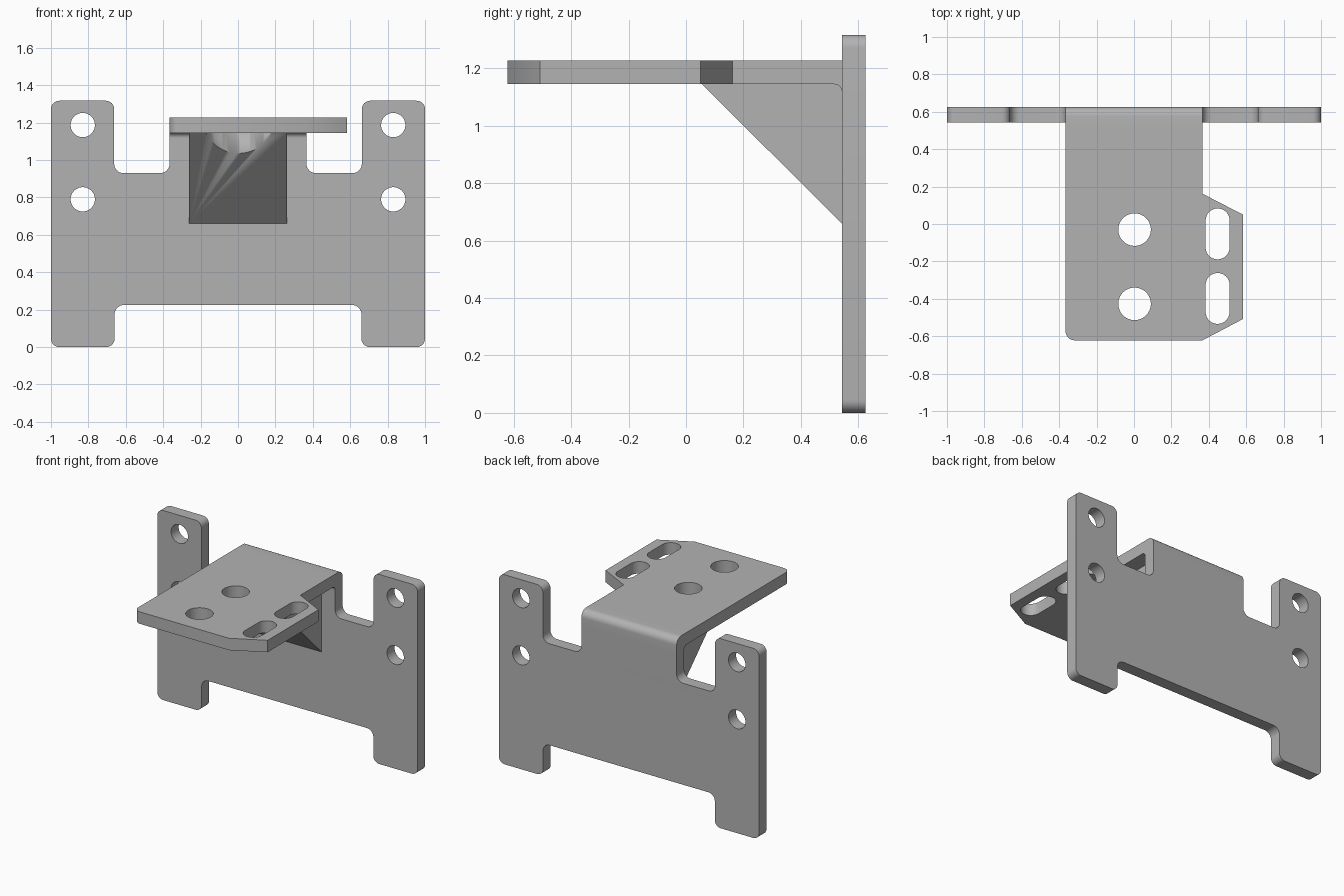
import bpy, math
from mathutils import Vector, Matrix

if "Cube" in bpy.data.objects:
    bpy.data.objects.remove(bpy.data.objects["Cube"])

grey = bpy.data.materials.new("plain grey")
grey.diffuse_color = (0.45, 0.45, 0.45, 1)
grey.use_nodes = True
grey.node_tree.nodes["Principled BSDF"].inputs["Base Color"].default_value = grey.diffuse_color


def rounded(points, steps=8):
    """Outline from (x, y, radius) corners."""
    out = []
    for i, (x, y, r) in enumerate(points):
        p = Vector((x, y))
        if r == 0:
            out.append(p)
            continue
        a = (Vector(points[i - 1][:2]) - p).normalized()
        b = (Vector(points[(i + 1) % len(points)][:2]) - p).normalized()
        half = a.angle(b) / 2
        centre = p + (a + b).normalized() * (r / math.sin(half))
        start = p + a * (r / math.tan(half)) - centre
        end = p + b * (r / math.tan(half)) - centre
        turn = math.atan2(start.x * end.y - start.y * end.x, start.dot(end))
        for k in range(steps + 1):
            out.append(centre + Matrix.Rotation(turn * k / steps, 2) @ start)
    return out


def slot(x, y, r, half=0.0, n=40):
    """Circle, or a slot stretched along its second axis."""
    pts = []
    for k in range(n):
        t = 2 * math.pi * (k + 0.5) / n
        pts.append(Vector((x + r * math.cos(t),
                           y + r * math.sin(t) + math.copysign(half, math.sin(t)))))
    return pts


def slab(name, loops, thickness, matrix):
    """Filled outline with holes, extruded evenly about its plane."""
    cu = bpy.data.curves.new(name, 'CURVE')
    cu.dimensions = '2D'
    cu.fill_mode = 'BOTH'
    cu.extrude = thickness / 2
    for loop in loops:
        sp = cu.splines.new('POLY')
        sp.points.add(len(loop) - 1)
        for q, p in zip(sp.points, loop):
            q.co = (p.x, p.y, 0, 1)
        sp.use_cyclic_u = True
    ob = bpy.data.objects.new(name, cu)
    bpy.context.collection.objects.link(ob)
    bpy.ops.object.select_all(action='DESELECT')
    ob.select_set(True)
    bpy.context.view_layer.objects.active = ob
    bpy.ops.object.convert(target='MESH')
    ob = bpy.context.view_layer.objects.active
    ob.data.transform(matrix)
    # weld caps to walls so the part is a closed solid
    bpy.ops.object.mode_set(mode='EDIT')
    bpy.ops.mesh.select_all(action='SELECT')
    bpy.ops.mesh.remove_doubles(threshold=0.0001)
    bpy.ops.mesh.normals_make_consistent(inside=False)
    bpy.ops.object.mode_set(mode='OBJECT')
    ob.data.materials.clear()
    ob.data.materials.append(grey)
    bpy.ops.object.shade_smooth_by_angle(angle=math.radians(30))
    return ob


# Profile planes: XZ facing front, YZ facing right
XZ = Matrix(((1, 0, 0, 0), (0, 0, -1, 0), (0, 1, 0, 0), (0, 0, 0, 1)))
YZ = Matrix(((0, 0, 1, 0), (1, 0, 0, 0), (0, 1, 0, 0), (0, 0, 0, 1)))

FRONT, BACK = 0.543, 0.626       # back plate faces
UNDER, TOP = 1.145, 1.228        # shelf faces
W = 0.366                        # half width of the shelf
BEND_Y, BEND_Z = 0.515, 1.117    # where the bend piece starts

# Upright back plate with four tabs and bolt holes
right = [(0.66, 0.225, .05), (0.66, 0, .045), (1, 0, .045), (1, 1.317, .045),
         (0.662, 1.317, .045), (0.662, 0.93, .05), (W, 0.93, .05), (W, BEND_Z, 0)]
left = [(-x, z, r) for x, z, r in reversed(right)]
holes = [slot(s * 0.83, z, 0.065) for s in (-1, 1) for z in (0.79, 1.187)]
slab("back_plate", [rounded(right + left)] + holes, BACK - FRONT,
     Matrix.Translation((0, (FRONT + BACK) / 2, 0)) @ XZ)

# Rounded bend joining back plate and shelf
bend = [(FRONT, BEND_Z, 0), (BACK, BEND_Z, 0), (BACK, TOP, .05),
        (BEND_Y, TOP, 0), (BEND_Y, UNDER, 0), (FRONT, UNDER, .027)]
slab("bend", [rounded(bend)], 2 * W, YZ)

# Shelf with side ear, two round holes and two slots
shelf = [(-W, BEND_Y, 0), (-W, -0.622, .05), (W, -0.622, 0), (0.583, -0.508, 0),
         (0.583, 0.05, 0), (W, 0.162, 0), (W, BEND_Y, 0)]
cuts = [slot(0.003, -0.03, 0.087), slot(0.003, -0.427, 0.087),
        slot(0.447, -0.053, 0.064, 0.072), slot(0.447, -0.398, 0.064, 0.072)]
slab("shelf", [rounded(shelf)] + cuts, TOP - UNDER,
     Matrix.Translation((0, 0, (UNDER + TOP) / 2)))

# Solid triangular gusset under the shelf
gusset = slab("gusset", [rounded([(0.055, UNDER, 0), (FRONT, 0.66, 0),
                                  (FRONT, UNDER, 0)])], 0.524, YZ)

# Round clearance in the gusset below the rear hole
cutter = slab("clearance_cutter", [slot(0.003, -0.03, 0.195, n=64)], 0.6,
              Matrix.Translation((0, 0, 1.1)))
cutter.hide_render = True
cutter.hide_viewport = True
mod = gusset.modifiers.new("clearance", 'BOOLEAN')
mod.operation = 'DIFFERENCE'
mod.solver = 'EXACT'
mod.object = cutter
